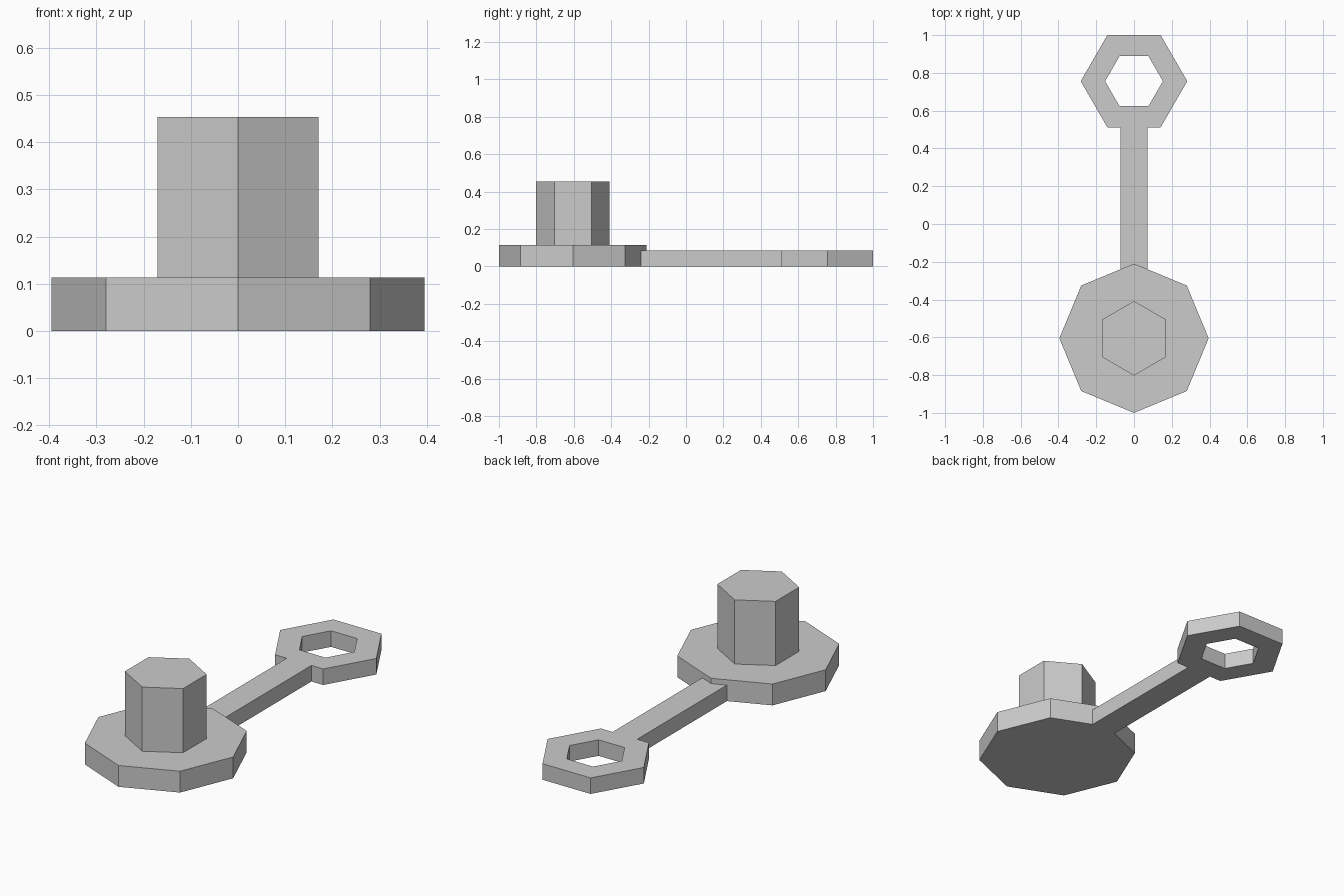
import bpy, bmesh
from math import sin, cos, tan, pi, radians

cube = bpy.data.objects.get("Cube")
if cube:
    bpy.data.objects.remove(cube, do_unlink=True)

grey = bpy.data.materials.new("plain_grey")
grey.use_nodes = True
colour = (0.6, 0.6, 0.6, 1)
grey.diffuse_color = colour
grey.node_tree.nodes["Principled BSDF"].inputs["Base Color"].default_value = colour


def ngon(sides, radius, y, start):
    """Corners of a regular polygon centred on x = 0."""
    angles = [radians(start) + 2 * pi * i / sides for i in range(sides)]
    return [(radius * cos(a), y + radius * sin(a)) for a in angles]


def slab(name, loops, bottom, top):
    """Extrude an outline, with optional holes, straight up."""
    bm = bmesh.new()
    edges = []
    for loop in loops:
        verts = [bm.verts.new((x, y, bottom)) for x, y in loop]
        edges += [bm.edges.new((v, verts[i - 1])) for i, v in enumerate(verts)]
    bmesh.ops.triangle_fill(bm, edges=edges, use_beauty=True, use_dissolve=False)
    result = bmesh.ops.extrude_face_region(bm, geom=bm.faces[:], use_keep_orig=True)
    raised = [g for g in result["geom"] if isinstance(g, bmesh.types.BMVert)]
    bmesh.ops.translate(bm, verts=raised, vec=(0, 0, top - bottom))
    bmesh.ops.recalc_face_normals(bm, faces=bm.faces[:])
    mesh = bpy.data.meshes.new(name)
    bm.to_mesh(mesh)
    bm.free()
    mesh.materials.append(grey)
    obj = bpy.data.objects.new(name, mesh)
    bpy.context.collection.objects.link(obj)
    return obj


base_y, base_r, base_h = -0.605, 0.395, 0.113
ring_y, ring_r = 0.756, 0.282
half_width = 0.072

# Octagonal base and the hexagonal post standing on it
slab("octagonal_base", [ngon(8, base_r, base_y, 90)], 0, base_h)
slab("hexagonal_post", [ngon(6, 0.197, base_y, 90)], base_h, 0.453)

# Strap and ring in one outline; the strap end fits the corner of the base
ring = ngon(6, ring_r, ring_y, -60)      # starts at the front right corner
ring_front = ring[0][1]
tip = base_y + base_r
side = tip - half_width * tan(pi / 8)
strap = [(-half_width, ring_front), (-half_width, side), (0, tip),
         (half_width, side), (half_width, ring_front)]
slab("strap_and_ring", [ring + strap, ngon(6, 0.153, ring_y, 0)], 0, 0.085)
